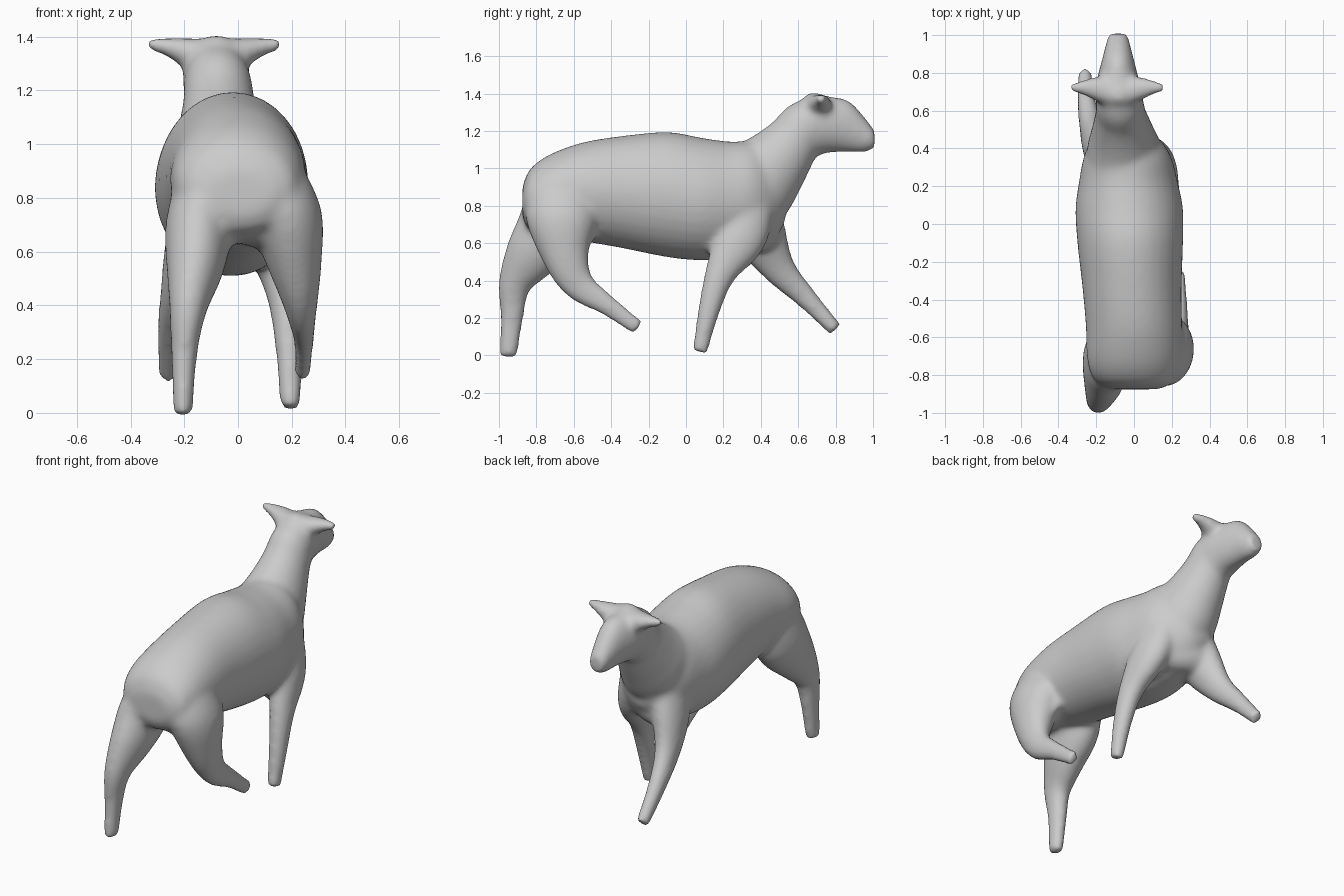
import bpy, bmesh, math
from mathutils import Vector

SEG = 32
parts = []


def spline(pts, steps=5):
    """Catmull-Rom interpolation through the given stations."""
    n, out = len(pts), []
    for i in range(n - 1):
        a, b, c, d = (pts[max(0, min(n - 1, k))] for k in (i - 1, i, i + 1, i + 2))
        for s in range(steps):
            t = s / steps
            out.append([0.5 * (2 * q + (r - p) * t + (2 * p - 5 * q + 4 * r - w) * t * t
                               + (3 * q - p - 3 * r + w) * t ** 3)
                        for p, q, r, w in zip(a, b, c, d)])
    return out + [list(pts[-1])]


def loft(name, stations, side=(1, 0, 0), axis=None):
    """Closed tube through stations (x, y, z, side radius, other radius)."""
    st = spline(stations)
    side = Vector(side)
    bm = bmesh.new()
    rings = []
    for i, (x, y, z, ra, rb) in enumerate(st):
        p, q = st[max(0, i - 1)], st[min(len(st) - 1, i + 1)]
        tan = Vector(axis) if axis else Vector(q[:3]) - Vector(p[:3])
        up = tan.cross(side).normalized()
        rings.append([bm.verts.new(Vector((x, y, z))
                      + side * ra * math.cos(2 * math.pi * k / SEG)
                      + up * rb * math.sin(2 * math.pi * k / SEG)) for k in range(SEG)])
    for a, b in zip(rings, rings[1:]):
        for k in range(SEG):
            j = (k + 1) % SEG
            bm.faces.new((a[k], a[j], b[j], b[k]))
    bm.faces.new(rings[0])
    bm.faces.new(rings[-1])
    bmesh.ops.recalc_face_normals(bm, faces=bm.faces)
    me = bpy.data.meshes.new(name)
    bm.to_mesh(me)
    bm.free()
    ob = bpy.data.objects.new(name, me)
    bpy.context.collection.objects.link(ob)
    parts.append(ob)
    return ob


# Trunk: y, centre x, half width, top z, bottom z
trunk = [(-0.875, 0.01, 0.12, 0.90, 0.74), (-0.845, 0.005, 0.195, 0.98, 0.68),
         (-0.79, 0.00, 0.23, 1.037, 0.66), (-0.70, 0.00, 0.25, 1.088, 0.64),
         (-0.55, 0.00, 0.255, 1.14, 0.61),
         (-0.35, -0.01, 0.262, 1.173, 0.575), (-0.10, -0.02, 0.28, 1.195, 0.525),
         (0.08, -0.025, 0.285, 1.165, 0.508), (0.22, -0.03, 0.262, 1.145, 0.52),
         (0.36, -0.035, 0.23, 1.14, 0.55), (0.46, -0.045, 0.17, 1.07, 0.61),
         (0.53, -0.055, 0.09, 0.95, 0.71)]
loft("trunk", [(cx, y, (t + b) / 2, w, (t - b) / 2) for y, cx, w, t, b in trunk], axis=(0, 1, 0))

# Neck
loft("neck", [(-0.03, 0.28, 0.86, 0.21, 0.25), (-0.05, 0.38, 0.935, 0.20, 0.237),
              (-0.06, 0.475, 1.03, 0.168, 0.192), (-0.07, 0.575, 1.15, 0.135, 0.15),
              (-0.075, 0.64, 1.24, 0.125, 0.135), (-0.08, 0.70, 1.31, 0.10, 0.095)])

# Head
loft("head", [(-0.08, 0.62, 1.235, 0.105, 0.135), (-0.08, 0.67, 1.235, 0.125, 0.173),
              (-0.085, 0.76, 1.235, 0.113, 0.152), (-0.085, 0.87, 1.225, 0.085, 0.138),
              (-0.085, 0.955, 1.18, 0.064, 0.095), (-0.085, 1.008, 1.155, 0.05, 0.05)], axis=(0, 1, 0))

# Ears
for s, side in ((-1, "left"), (1, "right")):
    loft(side + "_ear", [(-0.087 + s * dx, y, z, ra, rb) for dx, y, z, ra, rb in
                         ((0.05, 0.70, 1.32, 0.08, 0.075), (0.12, 0.715, 1.342, 0.065, 0.055),
                          (0.18, 0.722, 1.362, 0.042, 0.036), (0.25, 0.722, 1.374, 0.02, 0.025))],
         side=(0, 1, 0), axis=(1, 0, 0))

# Legs, from thigh or shoulder down to the cut foot
loft("right_hind_leg", [(0.08, -0.66, 0.97, 0.13, 0.14), (0.165, -0.665, 0.76, 0.145, 0.195),
                        (0.21, -0.645, 0.54, 0.10, 0.13), (0.235, -0.575, 0.38, 0.058, 0.088),
                        (0.245, -0.42, 0.268, 0.037, 0.058), (0.24, -0.255, 0.147, 0.031, 0.043)])
loft("left_hind_leg", [(-0.08, -0.64, 0.92, 0.14, 0.17), (-0.14, -0.71, 0.70, 0.13, 0.19),
                       (-0.16, -0.83, 0.53, 0.105, 0.145), (-0.185, -0.915, 0.38, 0.07, 0.09),
                       (-0.20, -0.93, 0.22, 0.05, 0.064), (-0.205, -0.95, -0.01, 0.036, 0.048)])
loft("right_front_leg", [(0.05, 0.33, 0.88, 0.12, 0.15), (0.125, 0.29, 0.64, 0.10, 0.145),
                         (0.172, 0.185, 0.44, 0.068, 0.085), (0.19, 0.125, 0.25, 0.053, 0.06),
                         (0.195, 0.074, 0.018, 0.039, 0.041)])
loft("left_front_leg", [(-0.11, 0.33, 0.86, 0.12, 0.15), (-0.17, 0.40, 0.64, 0.10, 0.14),
                        (-0.22, 0.50, 0.46, 0.068, 0.09), (-0.25, 0.64, 0.31, 0.05, 0.06),
                        (-0.26, 0.80, 0.138, 0.037, 0.041)])

# Webs of flesh at the groin and between the shoulders
loft("groin", [(-0.16, -0.74, 0.66, 0.15, 0.09), (0.0, -0.68, 0.72, 0.16, 0.09),
               (0.18, -0.62, 0.65, 0.15, 0.09)], side=(0, 1, 0), axis=(1, 0, 0))
loft("breast", [(-0.17, 0.41, 0.66, 0.10, 0.10), (-0.03, 0.37, 0.67, 0.12, 0.12),
                (0.12, 0.30, 0.66, 0.10, 0.10)], side=(0, 1, 0), axis=(1, 0, 0))

# Fuse the parts into one skin and soften the joints
bpy.ops.object.select_all(action='DESELECT')
for ob in parts:
    ob.select_set(True)
sheep = parts[0]
bpy.context.view_layer.objects.active = sheep
bpy.ops.object.join()
sheep.name = "sheep_body"
remesh = sheep.modifiers.new("fuse", 'REMESH')
remesh.mode = 'VOXEL'
remesh.voxel_size = 0.014
soften = sheep.modifiers.new("soften", 'SMOOTH')
soften.factor = 0.5
soften.iterations = 20
for m in ("fuse", "soften"):
    bpy.ops.object.modifier_apply(modifier=m)
bpy.ops.object.shade_smooth_by_angle(angle=math.radians(50))
